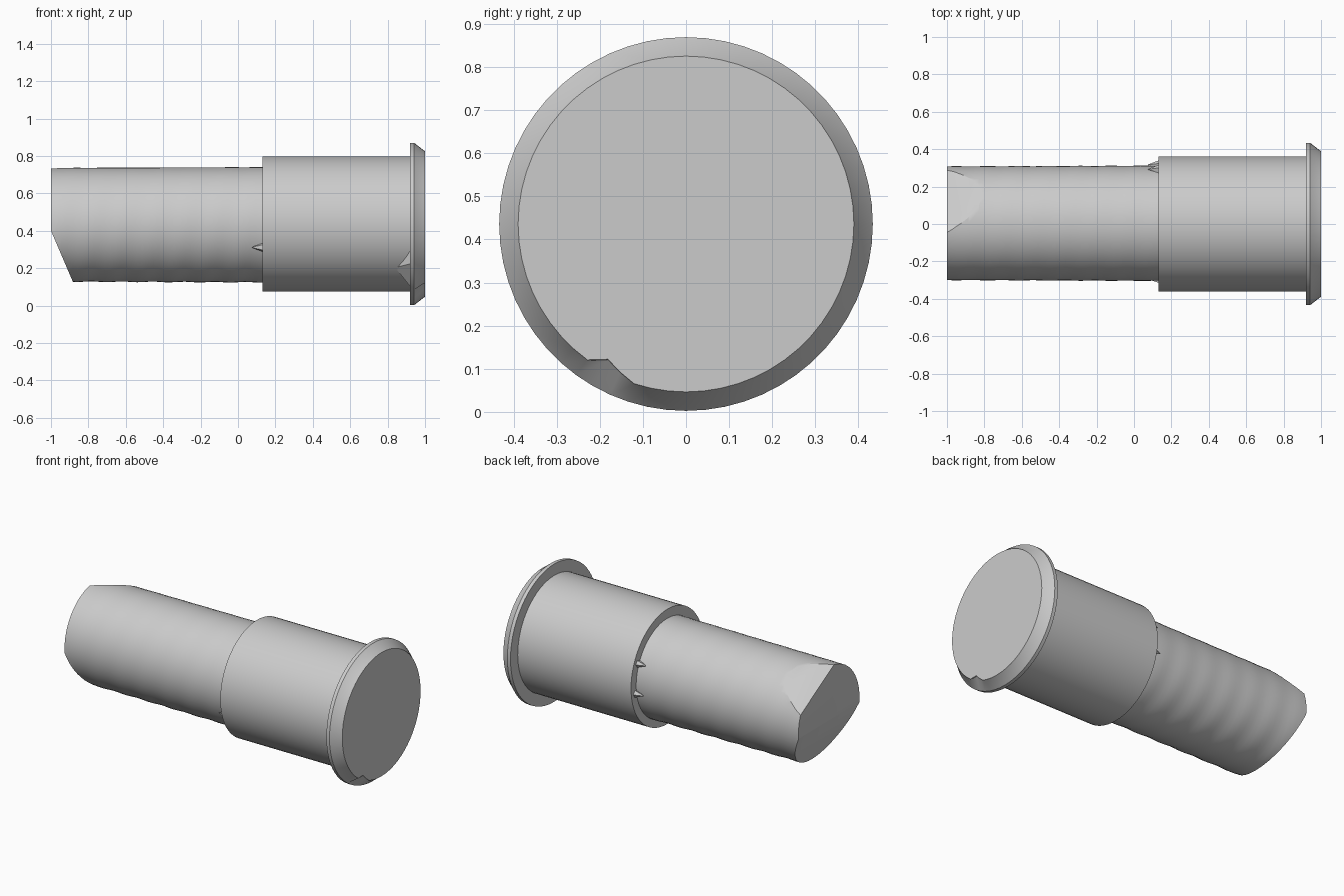
import bpy, bmesh, math
from mathutils import Vector, Matrix

if "Cube" in bpy.data.objects:
    bpy.data.objects.remove(bpy.data.objects["Cube"], do_unlink=True)

CZ = 0.436   # height of the long axis

grey = bpy.data.materials.new("plain grey")
grey.use_nodes = True
grey.diffuse_color = (0.6, 0.6, 0.6, 1)
grey.node_tree.nodes["Principled BSDF"].inputs["Base Color"].default_value = (0.6, 0.6, 0.6, 1)


def turned(profile, segments, cy=0.0, cz=CZ, wobble=0.0):
    """Revolve (x, radius) points round the x axis and cap both ends."""
    bm = bmesh.new()
    rings = []
    for x, r in profile:
        ring = []
        for i in range(segments):
            a = math.tau * i / segments
            rr = r + wobble * math.sin(x * 38 + 2 * a) * (0.6 - 0.4 * math.sin(a))
            ring.append(bm.verts.new((x, cy + rr * math.cos(a), cz + rr * math.sin(a))))
        rings.append(ring)
    for p, q in zip(rings, rings[1:]):
        for i in range(segments):
            j = (i + 1) % segments
            bm.faces.new((p[i], p[j], q[j], q[i]))
    bm.faces.new(rings[0])
    bm.faces.new(rings[-1])
    bmesh.ops.recalc_face_normals(bm, faces=bm.faces)
    return bm, rings


def finish(name, bm, angle=30):
    bmesh.ops.recalc_face_normals(bm, faces=bm.faces)
    mesh = bpy.data.meshes.new(name)
    bm.to_mesh(mesh)
    bm.free()
    mesh.materials.append(grey)
    ob = bpy.data.objects.new(name, mesh)
    bpy.context.collection.objects.link(ob)
    bpy.ops.object.select_all(action='DESELECT')
    ob.select_set(True)
    bpy.context.view_layer.objects.active = ob
    bpy.ops.object.shade_smooth_by_angle(angle=math.radians(angle))
    return ob


def slice_off(bm, a, b, c, outward):
    """Cut away the material beyond the plane through three points."""
    a, b, c = Vector(a), Vector(b), Vector(c)
    n = (b - a).cross(c - a).normalized()
    if n.dot(Vector(outward)) < 0:
        n = -n
    geom = bm.verts[:] + bm.edges[:] + bm.faces[:]
    cut = bmesh.ops.bisect_plane(bm, geom=geom, plane_co=a, plane_no=n, clear_outer=True)
    edges = [e for e in cut["geom_cut"] if isinstance(e, bmesh.types.BMEdge)]
    bmesh.ops.edgeloop_fill(bm, edges=edges)


# Thin shaft, slightly uneven, with its end cut below and on the upper back
steps = 40
shaft_profile = [(-1 + 1.15 * i / steps, 0.304 + 0.004 * i / steps) for i in range(steps + 1)]
bm, _ = turned(shaft_profile, 56, cy=0.004, cz=0.432, wobble=0.002)
slice_off(bm, (-1, 0, 0.40), (-1, 0.2, 0.40), (-0.88, 0, 0.12), (-1, 0, -1))
slice_off(bm, (-1, -0.06, 0.74), (-1, 0.29, 0.54), (-0.9, 0.26, 0.60), (-1, 0.5, 0.87))
finish("shaft", bm)

# Wider sleeve
bm, _ = turned([(0.13, 0.362), (0.93, 0.362)], 64)
finish("sleeve", bm)

# End flange with a bevelled rim and a chipped spot on the outer face
bm, rings = turned([(0.92, 0.434), (0.942, 0.434), (0.995, 0.392), (1.0, 0.39)], 60)
for ring in rings[2:]:
    for v in ring:
        a = math.degrees(math.atan2(v.co.z - CZ, v.co.y)) % 360
        if 238 < a < 251:
            k = 0.93 if a < 245 else 0.965
            v.co.y *= k
            v.co.z = CZ + (v.co.z - CZ) * k
finish("flange", bm, 20)

# Small burrs at the shoulder between shaft and sleeve
for i, deg in enumerate((24, -9, 203)):
    a = math.radians(deg)
    bm = bmesh.new()
    turn = Matrix.Translation((0.105, 0.32 * math.cos(a), CZ + 0.32 * math.sin(a)))
    turn = turn @ Matrix.Rotation(-math.pi / 2, 4, 'Y')
    bmesh.ops.create_cone(bm, cap_ends=True, segments=5, radius1=0.025, radius2=0.002,
                          depth=0.06, matrix=turn)
    finish(f"shoulder_burr_{i + 1}", bm)

# Slanted web joining sleeve and flange on the lower front
bm = bmesh.new()
for x, deg, r in ((0.84, 221, 0.355), (0.925, 201, 0.36), (0.925, 245, 0.36),
                  (0.925, 212, 0.40), (0.925, 236, 0.41)):
    a = math.radians(deg)
    bm.verts.new((x, r * math.cos(a), CZ + r * math.sin(a)))
bmesh.ops.convex_hull(bm, input=bm.verts[:])
finish("flange_web", bm)
